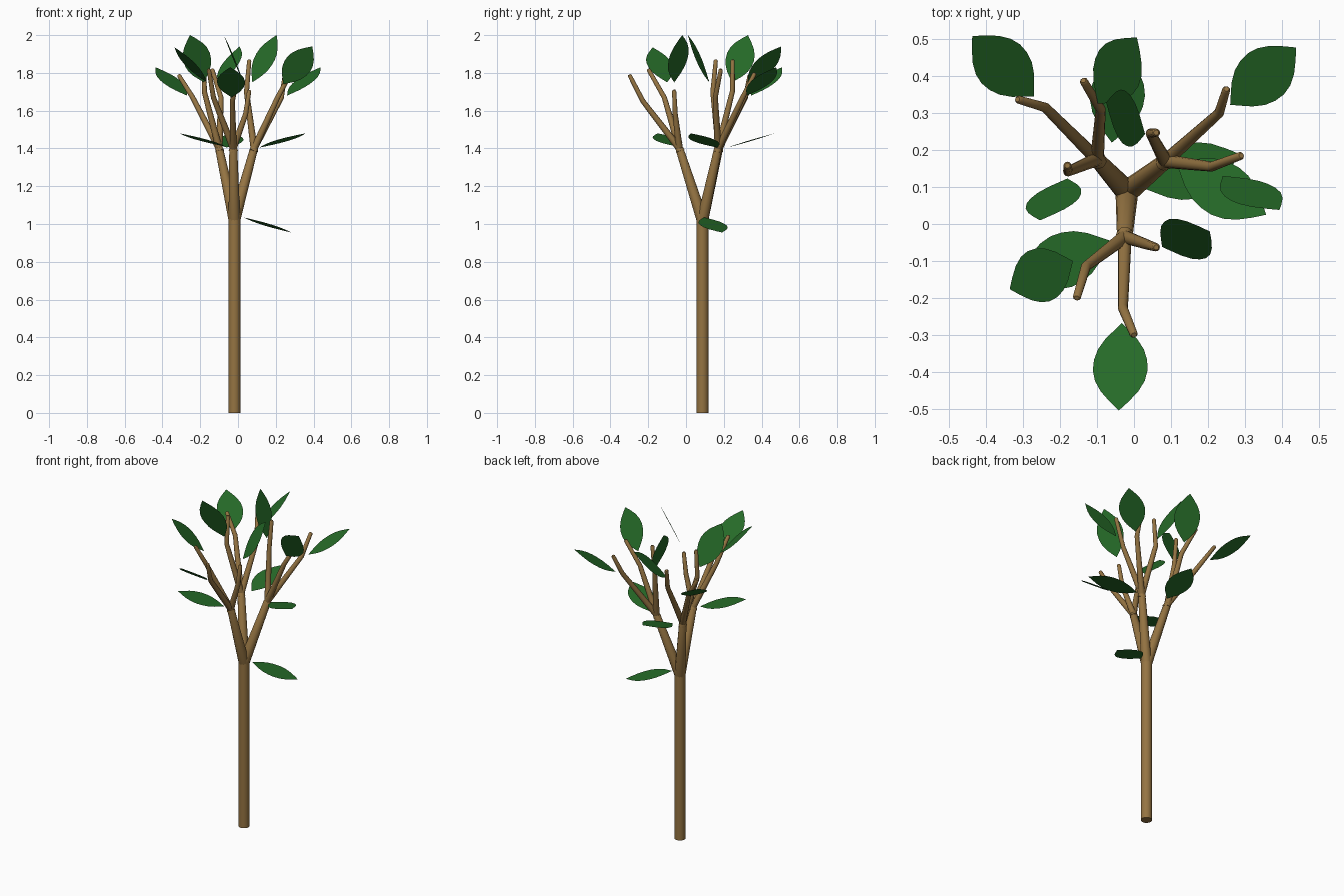
import bpy, bmesh, math
from mathutils import Vector

if "Cube" in bpy.data.objects:
    bpy.data.objects.remove(bpy.data.objects["Cube"])


def material(name, rgb):
    m = bpy.data.materials.new(name)
    m.diffuse_color = (*rgb, 1)
    m.use_nodes = True
    m.node_tree.nodes["Principled BSDF"].inputs["Base Color"].default_value = m.diffuse_color
    return m


BARK = material("bark_brown", (0.30, 0.175, 0.055))
GREEN = material("leaf_green", (0.019, 0.145, 0.021))


def make_object(name, bm, mat):
    me = bpy.data.meshes.new(name)
    bm.to_mesh(me)
    bm.free()
    me.materials.append(mat)
    ob = bpy.data.objects.new(name, me)
    bpy.context.collection.objects.link(ob)
    return ob


def tube(name, points, radii, sides=12):
    """Tapered tube through the points, one ring at each."""
    pts = [Vector(p) for p in points]
    bm = bmesh.new()
    rings = []
    for i, (p, r) in enumerate(zip(pts, radii)):
        t = (pts[min(i + 1, len(pts) - 1)] - pts[max(i - 1, 0)]).normalized()
        u = Vector((0, 1, 0)).cross(t).normalized()
        v = t.cross(u)
        rings.append([bm.verts.new(p + r * (math.cos(a) * u + math.sin(a) * v))
                      for a in (2 * math.pi * k / sides for k in range(sides))])
    for a, b in zip(rings, rings[1:]):
        for k in range(sides):
            n = (k + 1) % sides
            bm.faces.new((a[k], a[n], b[n], b[k]))
    bm.faces.new(rings[0][::-1])
    bm.faces.new(rings[-1])
    for f in bm.faces:
        f.smooth = len(f.verts) == 4
    return make_object(name, bm, BARK)


def leaf(name, base, tip, width):
    """Flat pointed leaf; width is the full width vector across the blade."""
    base, tip, width = Vector(base), Vector(tip), Vector(width)
    width = width.normalized() * 0.148
    profile = [(0.08, .13), (0.18, .29), (0.3, .42), (0.42, .485), (0.54, .5),
               (0.66, .455), (0.78, .345), (0.9, .17)]
    bm = bmesh.new()
    left = [bm.verts.new(base.lerp(tip, t) - width * h) for t, h in profile]
    right = [bm.verts.new(base.lerp(tip, t) + width * h) for t, h in profile]
    bm.faces.new([bm.verts.new(base)] + right + [bm.verts.new(tip)] + left[::-1])
    return make_object(name, bm, GREEN)


# Trunk
CX, CY = -0.019, 0.087
tube("trunk", [(CX, CY, 0), (CX, CY, 1.05)], [0.032, 0.032], 16)

# Three main branches, each with three bent twigs (elbow, end)
limbs = [
    ((0.085, 0.17, 1.40), [((0.23, 0.30, 1.67), (0.25, 0.365, 1.80)),
                           ((0.21, 0.155, 1.67), (0.29, 0.185, 1.82)),
                           ((0.045, 0.245, 1.70), (0.06, 0.247, 1.87))]),
    ((-0.10, 0.175, 1.40), [((-0.24, 0.315, 1.67), (-0.315, 0.337, 1.79)),
                            ((-0.09, 0.31, 1.67), (-0.137, 0.388, 1.82)),
                            ((-0.178, 0.142, 1.70), (-0.18, 0.158, 1.87))]),
    ((-0.025, -0.035, 1.40), [((-0.13, -0.115, 1.67), (-0.155, -0.20, 1.82)),
                              ((-0.03, -0.228, 1.65), (0.0, -0.30, 1.79)),
                              ((0.04, -0.057, 1.58), (0.06, -0.063, 1.71))]),
]
for i, (fork, twigs) in enumerate(limbs):
    f = Vector(fork)
    start = Vector((CX, CY, 1.02))
    tube(f"main_branch_{i + 1}", [start, f, f + (f - start) * 0.03],
         [0.031, 0.021, 0.014])
    for j, (elbow, end) in enumerate(twigs):
        e, t = Vector(elbow), Vector(end)
        d = (t - e).normalized()
        first = f - (e - f).normalized() * 0.02
        tube(f"twig_{i + 1}_{j + 1}", [first, e, t - d * 0.006, t],
             [0.019, 0.0135, 0.011, 0.007])

# Leaves: base, tip, direction across the blade
leaves = [
    ((-0.27, 0.345, 1.68), (-0.437, 0.508, 1.83), (0.70, 0.71, 0)),
    ((0.26, 0.322, 1.68), (0.438, 0.477, 1.83), (0.66, -0.75, 0)),
    ((-0.033, -0.268, 1.67), (-0.041, -0.504, 1.83), (1, 0, 0)),
    ((-0.18, 0.123, 1.75), (-0.254, 0.01, 2.0), (0.149, 0.014, 0.047)),
    ((-0.065, -0.045, 1.41), (-0.31, -0.15, 1.48), (0.39, -0.92, 0)),
    ((-0.165, -0.10, 1.75), (-0.336, -0.176, 1.935), (0.41, -0.91, 0)),
    ((0.076, -0.062, 1.75), (0.205, -0.02, 2.0), (0.10, -0.108, -0.034)),
    ((0.03, 0.243, 1.75), (-0.075, 0.328, 2.0), (0.01, 0.145, -0.045)),
    ((0.24, 0.13, 1.74), (0.393, 0.038, 1.94), (0.123, 0.034, -0.077)),
    ((-0.098, 0.325, 1.74), (0.008, 0.504, 1.94), (0.117, -0.11, 0.037)),
    ((0.115, 0.165, 1.405), (0.357, 0.025, 1.48), (0.5, 0.86, 0)),
    ((-0.06, 0.22, 1.405), (-0.03, 0.47, 1.48), (0.99, -0.12, 0)),
    ((0.03, 0.095, 1.035), (0.283, 0.19, 0.955), (-0.35, 0.93, 0)),
]
for i, (base, tip, width) in enumerate(leaves):
    leaf(f"leaf_{i + 1}", base, tip, width)
